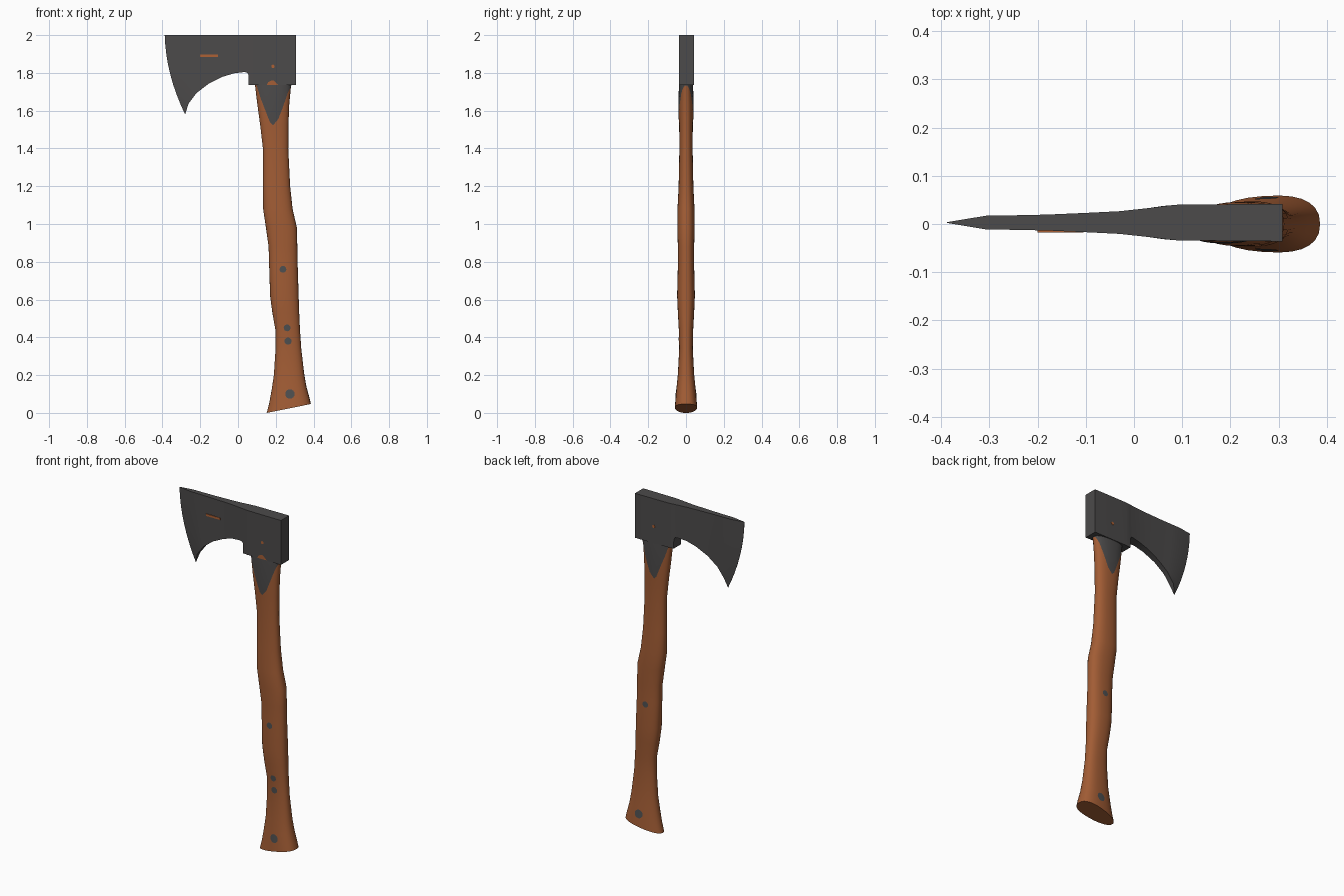
import bpy, bmesh, math

if "Cube" in bpy.data.objects:
    bpy.data.objects.remove(bpy.data.objects["Cube"])


def material(name, rgb):
    m = bpy.data.materials.new(name)
    m.diffuse_color = (*rgb, 1)
    m.use_nodes = True
    m.node_tree.nodes["Principled BSDF"].inputs["Base Color"].default_value = m.diffuse_color
    return m


WOOD = material("warm wood", (0.36, 0.108, 0.035))
STEEL = material("dark steel", (0.072, 0.069, 0.069))
RIVET = material("grey rivet", (0.075, 0.078, 0.08))
COPPER = material("copper", (0.42, 0.12, 0.035))


def make(name, verts, faces, mat, angle=40):
    me = bpy.data.meshes.new(name)
    me.from_pydata(verts, [], faces)
    bm = bmesh.new()
    bm.from_mesh(me)
    bmesh.ops.recalc_face_normals(bm, faces=bm.faces)
    bm.to_mesh(me)
    bm.free()
    me.materials.append(mat)
    ob = bpy.data.objects.new(name, me)
    bpy.context.collection.objects.link(ob)
    smooth(ob, angle)
    return ob


def smooth(ob, angle=40):
    bpy.ops.object.select_all(action='DESELECT')
    ob.select_set(True)
    bpy.context.view_layer.objects.active = ob
    bpy.ops.object.shade_smooth_by_angle(angle=math.radians(angle))


# Handle rings: left x, left z, right x, right z, half thickness
RINGS = [(.152, .0, .386, .047, .058), (.165, .05, .377, .085, .055),
         (.178, .12, .362, .14, .050), (.190, .2, .350, .21, .043),
         (.199, .34, .335, .34, .036), (.198, .44, .328, .44, .038),
         (.182, .53, .324, .53, .043), (.170, .62, .321, .62, .047),
         (.165, .78, .316, .78, .043), (.162, .88, .314, .88, .043),
         (.148, .98, .312, .98, .046), (.133, 1.08, .289, 1.08, .045),
         (.132, 1.2, .276, 1.2, .039), (.132, 1.4, .266, 1.4, .035),
         (.118, 1.52, .267, 1.52, .036), (.103, 1.63, .271, 1.63, .039),
         (.090, 1.735, .281, 1.735, .036), (.088, 1.76, .283, 1.76, .035)]
N = 28


def handle_shape(name, grow=0.0):
    verts = []
    for xl, zl, xr, zr, hy in RINGS:
        egg = 0.18 * max(0, 1 - zl / 0.4)
        for k in range(N):
            a = 2 * math.pi * k / N
            c, s = math.cos(a), math.sin(a)
            u = math.copysign(abs(c) ** 0.85, c)
            v = math.copysign(abs(s) ** 0.85, s)
            verts.append(((xl + xr) / 2 + u * ((xr - xl) / 2 + grow),
                          v * (hy * (1 + egg * c) + grow),
                          (zl + zr) / 2 + u * (zr - zl) / 2))
    faces = [(r * N + k, r * N + (k + 1) % N, (r + 1) * N + (k + 1) % N, (r + 1) * N + k)
             for r in range(len(RINGS) - 1) for k in range(N)]
    faces += [tuple(range(N)), tuple(range((len(RINGS) - 1) * N, len(RINGS) * N))]
    return make(name, verts, faces, WOOD, 50)


def prism(name, outline, y0, y1, mat):
    n = len(outline)
    verts = [(x, y, z) for y in (y0, y1) for x, z in outline]
    faces = [tuple(range(n)), tuple(range(n, 2 * n))]
    faces += [(i, (i + 1) % n, n + (i + 1) % n, n + i) for i in range(n)]
    return make(name, verts, faces, mat)


def circle(x, z, r, n=16):
    return [(x + r * math.cos(2 * math.pi * i / n), z + r * math.sin(2 * math.pi * i / n))
            for i in range(n)]


def inlay(name, outline, mat, both=True):
    """Thin skin on the handle, trimmed to an outline seen from the front."""
    ob = prism(name, outline, -0.1, 0.1 if both else 0.0, mat)
    skin = handle_shape("skin_helper", 0.0015)
    mod = ob.modifiers.new("trim", 'BOOLEAN')
    mod.operation, mod.solver, mod.object = 'INTERSECT', 'EXACT', skin
    bpy.ops.object.select_all(action='DESELECT')
    ob.select_set(True)
    bpy.context.view_layer.objects.active = ob
    bpy.ops.object.modifier_apply(modifier="trim")
    bpy.data.objects.remove(skin)
    me = ob.data
    bm = bmesh.new()
    bm.from_mesh(me)
    inner = [f for f in bm.faces
             if abs(f.normal.y) < 1e-3 or abs(f.calc_center_median().y) < 0.004]
    bmesh.ops.delete(bm, geom=inner, context='FACES')
    for f in bm.faces:
        f.material_index = 0
    bm.to_mesh(me)
    bm.free()
    me.materials.clear()
    me.materials.append(mat)
    smooth(ob, 50)


# Wooden handle
handle_shape("handle")

# Pointed steel cheeks under the head
inlay("cheek_plates", [(.098, 1.737), (.120, 1.665), (.150, 1.588), (.170, 1.537),
                       (.185, 1.522), (.213, 1.555), (.240, 1.625), (.262, 1.69),
                       (.284, 1.737)], STEEL)

# Handle rivets: the middle pair shows on the front only
for i, (x, z, r, both) in enumerate([(.238, .76, .018, True), (.26, .45, .018, False),
                                     (.265, .38, .019, False), (.275, .1, .025, True)]):
    inlay(f"rivet_{i + 1}", circle(x, z, r), RIVET, both)

# Axe head columns: top x, bottom x, bottom z, half thickness, bulge
COLS = [(-.388, -.28, 1.58, .0008, .024), (-.305, -.262, 1.637, .0145, .012),
        (-.25, -.22, 1.693, .015, .006), (-.18, -.155, 1.743, .0165, 0),
        (-.1, -.08, 1.780, .020, 0), (-.03, -.02, 1.798, .0235, 0),
        (.03, .03, 1.804, .030, 0), (.05, .047, 1.803, .0325, 0),
        (.058, .055, 1.79, .0335, 0), (.06, .056, 1.735, .034, 0),
        (.09, .09, 1.735, .037, 0), (.308, .308, 1.735, .039, 0)]
ROWS = 9
YC = 0.003
verts, faces = [], []
for side in (-1, 1):
    for xt, xb, zb, h, bulge in COLS:
        for j in range(ROWS):
            t = j / (ROWS - 1)
            verts.append((xt + (xb - xt) * t - bulge * 4 * t * (1 - t),
                          YC + side * h, 2 + (zb - 2) * t))
C = len(COLS)
M = C * ROWS
for i in range(C - 1):
    a, b = i * ROWS, (i + 1) * ROWS
    for j in range(ROWS - 1):
        for o in (0, M):
            faces.append((o + a + j, o + b + j, o + b + j + 1, o + a + j + 1))
    for j in (0, ROWS - 1):
        faces.append((a + j, b + j, M + b + j, M + a + j))
for a in (0, M - ROWS):
    for j in range(ROWS - 1):
        faces.append((a + j, a + j + 1, M + a + j + 1, M + a + j))
make("axe_head", verts, faces, STEEL, 30)

# Copper pin through the head and a plain inlaid bar on the front of the blade
prism("head_pin", circle(.185, 1.835, .009, 12), YC - .0395, YC + .0395, COPPER)
prism("blade_inlay", [(-.2, 1.885), (-.105, 1.885), (-.105, 1.897), (-.2, 1.897)],
      -.0175, -.012, COPPER)
